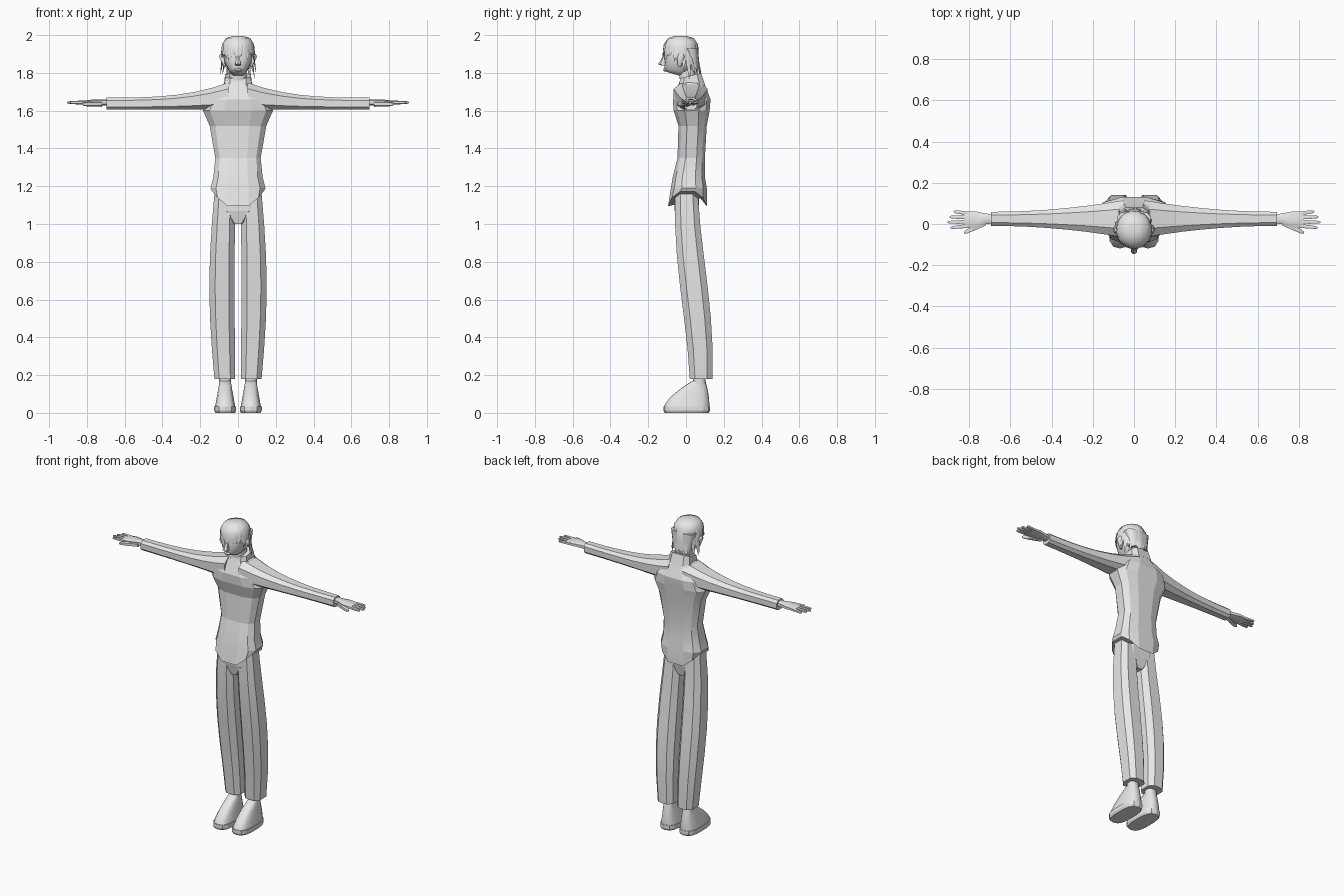
import bpy, bmesh, math, random
from mathutils import Vector

random.seed(4)
if "Cube" in bpy.data.objects:
    bpy.data.objects.remove(bpy.data.objects["Cube"])

grey = bpy.data.materials.new("plain grey")
grey.use_nodes = True
shade = (0.8, 0.8, 0.8, 1)
grey.diffuse_color = shade
grey.node_tree.nodes["Principled BSDF"].inputs["Base Color"].default_value = shade

ACROSS, UPWARD = 0, 2
FACETED, ROUNDED = math.radians(12), math.radians(50)


def steps(count):
    """Even fractions from zero to one."""
    return [index / count for index in range(count + 1)]


def finish(name, bm, mirror=False, angle=FACETED):
    """Turn a bmesh into a named object, smoothed by angle and optionally mirrored."""
    bmesh.ops.recalc_face_normals(bm, faces=bm.faces)
    mesh = bpy.data.meshes.new(name)
    bm.to_mesh(mesh)
    bm.free()
    obj = bpy.data.objects.new(name, mesh)
    bpy.context.collection.objects.link(obj)
    mesh.materials.append(grey)
    bpy.ops.object.select_all(action='DESELECT')
    obj.select_set(True)
    bpy.context.view_layer.objects.active = obj
    bpy.ops.object.shade_smooth_by_angle(angle=angle)
    if mirror:
        modifier = obj.modifiers.new("mirror", 'MIRROR')
        modifier.use_mirror_merge = False


def ring(axis, along, centre_a, half_a, centre_b, half_b, sides=8, power=.7, tilt=0):
    """Rounded box section across an axis; tilt leans it along its second direction."""
    points = []
    scale = math.cos(math.pi / sides) ** power
    for index in range(sides):
        turn = (index + .5) * math.tau / sides
        cos, sin = math.cos(turn), math.sin(turn)
        a = half_a * math.copysign(abs(cos) ** power, cos) / scale
        b = half_b * math.copysign(abs(sin) ** power, sin) / scale
        point = [centre_a + a, centre_b + b]
        point.insert(axis, along + tilt * b)
        points.append(Vector(point))
    return points


def skin(bm, rings):
    """Bridge a series of equal rings with quads and close both ends."""
    loops = [[bm.verts.new(point) for point in points] for points in rings]
    for low, high in zip(loops, loops[1:]):
        for k in range(len(low)):
            bm.faces.new((low[k - 1], low[k], high[k], high[k - 1]))
    bm.faces.new(loops[0])
    bm.faces.new(loops[-1])


def loft(name, axis, rows, mirror=False, angle=FACETED, **section):
    bm = bmesh.new()
    skin(bm, [ring(axis, *row, **section) for row in rows])
    finish(name, bm, mirror, angle)


def upright(rows):
    """Rows of height, half width, front and back become centred sections."""
    return [(z, 0, w, (front + back) / 2, (back - front) / 2) for z, w, front, back in rows]


# Jumper body with a hem that dips at the front and back
body = upright([
    (1.1, .135, -.095, .11), (1.19, .145, -.08, .11), (1.25, .13, -.07, .1),
    (1.35, .12, -.045, .1), (1.52, .15, -.04, .11), (1.6, .185, -.065, .125),
    (1.66, .16, -.07, .13), (1.75, .07, -.035, .095)])
rings = [ring(UPWARD, *row, sides=12) for row in body]
for point in rings[0]:
    point.z = 1.08 + 5 * point.x ** 2
bm = bmesh.new()
skin(bm, rings)
finish("jumper_body", bm)

# Sleeves, flaring into the shoulders
sleeve = []
for u in steps(7):
    taper = 1 - u
    half_height = .032 + .04 * taper ** 3
    sleeve.append((.05 + .645 * u, .025, .034 + .056 * taper ** 2, 1.605 + half_height, half_height))
loft("sleeves", ACROSS, sleeve, mirror=True)

# Collar and neck
loft("collar", UPWARD, upright([(1.72, .075, -.045, .1), (1.785, .068, -.03, .08)]),
     tilt=.25, power=.55)
loft("neck", UPWARD, upright([(1.74, .045, -.03, .055), (1.87, .043, -.045, .04)]), angle=ROUNDED)

# Trousers: hip block and two legs that sweep back below the knee
loft("trouser_hips", UPWARD, upright([(1, .03, -.045, .055), (1.07, .11, -.06, .07),
                                      (1.17, .12, -.06, .07)]))
leg = []
for u in steps(6):
    bow = math.sin(math.pi * u)
    sweep = 1 - u * u * (3 - 2 * u)
    leg.append((.18 + .98 * u, .07 + .015 * bow, .055 + .012 * bow,
                .003 + .077 * sweep, .06 + .013 * bow))
loft("trouser_legs", UPWARD, leg, mirror=True)

# Ankles, shoes and soles
loft("ankles", UPWARD, [(z, .068, .032, .07, .032) for z in (.13, .22)],
     mirror=True, angle=ROUNDED)
shoe = []
for u in steps(6):
    toe, heel = .15 * u ** 1.5 - .115, .122 - .02 * u * u
    shoe.append((.03 + .14 * u, .068, .054 - .025 * u, (toe + heel) / 2, (heel - toe) / 2))
loft("shoes", UPWARD, shoe, mirror=True, angle=ROUNDED, sides=14)
loft("shoe_soles", UPWARD, [(z, .068, .058 - inset, .004, .121 - inset)
                            for z, inset in ((0, .006), (.012, 0), (.034, 0))],
     mirror=True, sides=14)

# Palms
loft("palms", ACROSS, [(.67, .025, .021, 1.643, .018), (.72, .025, .026, 1.644, .016),
                       (.77, .02, .041, 1.645, .014), (.825, .02, .039, 1.643, .009)],
     mirror=True, angle=ROUNDED)

# Four fingers and a thumb, each tapering from root to tip
bm = bmesh.new()


def finger(root, tip, z, width):
    rows = []
    for u, size in ((0, 1), (.5, .95), (.9, .75), (1, .3)):
        x, y = Vector(root).lerp(Vector(tip), u)
        rows.append(ring(ACROSS, x, y, width * size, z, width * size, sides=6))
    skin(bm, rows)


for k, reach in enumerate((.875, .895, .905, .89)):
    y = .051 - .02 * k
    finger((.8, y), (reach, y * 1.3 - .006), 1.643, .009)
finger((.72, .005), (.825, -.042), 1.635, .013)
finish("fingers", bm, mirror=True, angle=ROUNDED)

# Head, with a jaw that rises towards the back
bm = bmesh.new()
for_head = upright([(1.795, .03, -.104, -.03), (1.81, .047, -.113, .01), (1.86, .072, -.112, .05),
                    (1.94, .077, -.11, .054), (1.985, .04, -.07, .015)])
leans = (-.3, -.28, -.08, 0, 0)
skin(bm, [ring(UPWARD, *row, sides=14, power=.8, tilt=lean)
          for row, lean in zip(for_head, leans)])
finish("head", bm, angle=ROUNDED)

# Nose, lips, brows and ears
loft("nose", UPWARD, upright([(1.838, .013, -.126, -.1), (1.846, .015, -.145, -.1),
                              (1.9, .006, -.115, -.1)]), sides=6, angle=ROUNDED)
loft("lips", UPWARD, upright([(1.808, .014, -.116, -.1), (1.816, .02, -.121, -.1),
                              (1.824, .012, -.118, -.1)]), angle=ROUNDED)
loft("brows", ACROSS, [(.014, -.107, .007, 1.895, .004), (.056, -.09, .01, 1.892, .004)],
     mirror=True, sides=6)
loft("ears", UPWARD, [(1.83, .07, .006, -.035, .008), (1.885, .085, .015, -.027, .019),
                      (1.9, .082, .012, -.026, .012)], mirror=True, angle=ROUNDED)

# Hair: a domed cap and a lower panel behind the ears
cap = []
for u in steps(6):
    round_off = math.sqrt(1 - .85 * u ** 3)
    cap.append((1.92 + .074 * u, 0, .083 * round_off, -.027, .086 * round_off))
loft("hair_cap", UPWARD, cap, sides=16, power=.85, angle=ROUNDED)
loft("hair_back", UPWARD, upright([(1.82, .058, .01, .066), (1.93, .081, -.02, .062)]),
     sides=12, angle=ROUNDED)


def lock(bm, turn, end, flare):
    """One tapered lock running from the crown down the side of the head."""
    out = Vector((math.sin(turn), -math.cos(turn), 0))
    side = Vector((math.cos(turn), math.sin(turn), 0))
    lean = random.uniform(-.01, .01)
    path = [(.25, 1.996, .006), (.72, 1.984, .011), (.97, 1.95, .013),
            (1.02, (1.95 + end) / 2, .012), (1.04 + flare, end, .001)]
    rows = []
    for k, (reach, z, width) in enumerate(path):
        centre = Vector((out.x * reach * .083, out.y * reach * .089 - .027, z))
        centre += side * lean * k / len(path)
        thick = out * min(width, .005)
        rows.append([centre + side * width, centre + thick,
                     centre - side * width, centre - thick])
    skin(bm, rows)


# Short fringe, cut away over the ears, long at the back
bm = bmesh.new()
count = 40
for k in range(count):
    turn = (k + .5) * math.tau / count - math.pi
    facing = math.cos(turn)
    if facing > .5:
        end, flare = 1.885, .02
    elif facing > -.2:
        end, flare = 1.87, .02
    else:
        end, flare = 1.79, .11 - .04 * facing
    lock(bm, turn, end + random.uniform(-.02, .015), flare + random.uniform(-.02, .04))
finish("hair_locks", bm, angle=ROUNDED)
